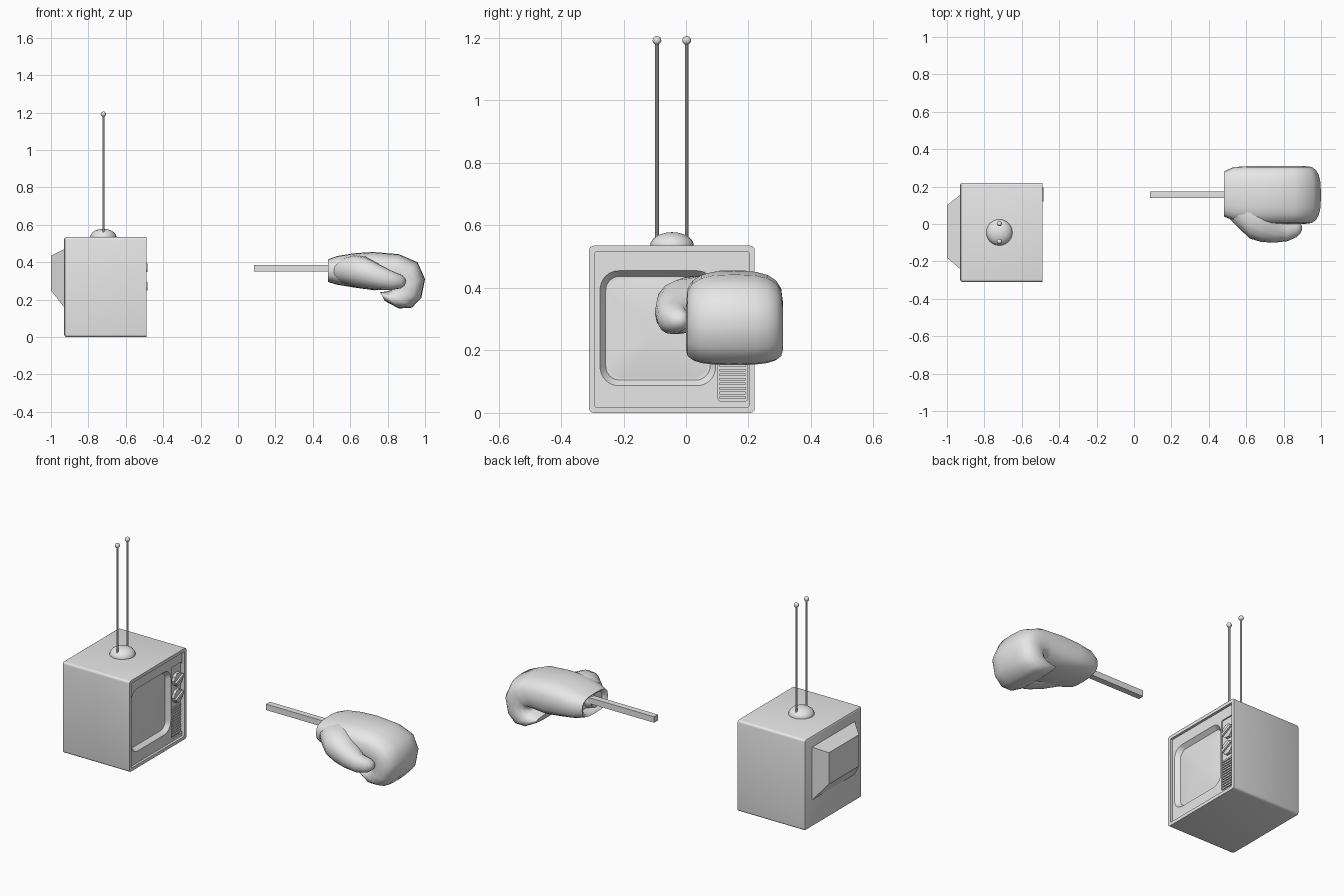
import bpy, bmesh, math
from mathutils import Vector

if "Cube" in bpy.data.objects:
    bpy.data.objects.remove(bpy.data.objects["Cube"], do_unlink=True)

grey = bpy.data.materials.new("plain_grey")
grey.use_nodes = True
grey.diffuse_color = (0.8, 0.8, 0.8, 1)
grey.node_tree.nodes["Principled BSDF"].inputs["Base Color"].default_value = (0.8, 0.8, 0.8, 1)


def finish(bm, name):
    """Turn a bmesh into a named grey object."""
    bmesh.ops.recalc_face_normals(bm, faces=bm.faces)
    mesh = bpy.data.meshes.new(name)
    bm.to_mesh(mesh)
    bm.free()
    mesh.materials.append(grey)
    obj = bpy.data.objects.new(name, mesh)
    bpy.context.collection.objects.link(obj)
    return obj


def smooth(obj, degrees=35):
    obj.data.shade_smooth()
    obj.data.set_sharp_from_angle(angle=math.radians(degrees))


def loft(name, rings):
    """Skin matching rings of points and cap both ends."""
    bm = bmesh.new()
    loops = [[bm.verts.new(p) for p in ring] for ring in rings]
    n = len(loops[0])
    for a, b in zip(loops, loops[1:]):
        for i in range(n):
            j = (i + 1) % n
            bm.faces.new((a[i], a[j], b[j], b[i]))
    bm.faces.new(loops[0])
    bm.faces.new(loops[-1])
    return finish(bm, name)


def rect(x, y0, y1, z0, z1, r=0.0, seg=0):
    """Rounded rectangle facing along x."""
    pts = []
    corners = ((y1 - r, z1 - r), (y0 + r, z1 - r), (y0 + r, z0 + r), (y1 - r, z0 + r))
    for k, (cy, cz) in enumerate(corners):
        for s in range(seg + 1):
            a = math.pi / 2 * (k + s / max(seg, 1))
            pts.append((x, cy + r * math.cos(a), cz + r * math.sin(a)))
    return pts


def oval(center, u, v, n=20, power=0.7):
    """Squarish oval ring spanned by two half-axis vectors."""
    def soft(t):
        return math.copysign(abs(t) ** power, t)
    angles = [2 * math.pi * i / n for i in range(n)]
    return [center + u * soft(math.cos(a)) + v * soft(math.sin(a)) for a in angles]


def box(name, lo, hi):
    return loft(name, [rect(x, lo[1], hi[1], lo[2], hi[2]) for x in (lo[0], hi[0])])


def carve(target, cutter):
    mod = target.modifiers.new("carve", 'BOOLEAN')
    mod.operation = 'DIFFERENCE'
    mod.solver = 'EXACT'
    mod.object = cutter
    bpy.context.view_layer.objects.active = target
    bpy.ops.object.modifier_apply(modifier=mod.name)
    bpy.data.objects.remove(cutter, do_unlink=True)


def cylinder(name, center, radius, depth, sides, along_x=False):
    bm = bmesh.new()
    bmesh.ops.create_cone(bm, cap_ends=True, segments=sides, radius1=radius,
                          radius2=radius, depth=depth)
    obj = finish(bm, name)
    obj.location = center
    if along_x:
        obj.rotation_euler.y = math.pi / 2
    smooth(obj)
    return obj


def ball(name, center, radius, flat=1.0, rows=10):
    bm = bmesh.new()
    bmesh.ops.create_uvsphere(bm, u_segments=rows * 2, v_segments=rows, radius=radius)
    bmesh.ops.scale(bm, vec=(1, 1, flat), verts=bm.verts)
    obj = finish(bm, name)
    obj.location = center
    smooth(obj, 60)


# Cabinet with rounded edges and a recessed front panel
back, front, panel = -0.93, -0.49, -0.504
Y0, Y1, Z1 = -0.31, 0.22, 0.535


def cabinet_ring(x, inset, r):
    return rect(x, Y0 + inset, Y1 - inset, inset, Z1 - inset, r, 4)


cabinet = loft("cabinet", [
    cabinet_ring(back, 0.012, 0.004), cabinet_ring(back + 0.004, 0.004, 0.01),
    cabinet_ring(back + 0.012, 0, 0.014), cabinet_ring(front, 0, 0.014),
    cabinet_ring(front, 0.019, 0.004), cabinet_ring(panel, 0.019, 0.004)])

# Sloping screen opening and shallow control panel
sy0, sy1, sz0, sz1 = -0.275, 0.095, 0.087, 0.455
carve(cabinet, loft("screen_cutter", [
    rect(front + 0.01, sy0, sy1, sz0, sz1, 0.06, 8),
    rect(panel, sy0, sy1, sz0, sz1, 0.06, 8),
    rect(panel - 0.024, sy0 + 0.018, sy1 - 0.018, sz0 + 0.018, sz1 - 0.018, 0.045, 8)]))
carve(cabinet, loft("control_cutter", [
    rect(x, 0.102, 0.197, 0.037, 0.455, 0.01, 4) for x in (front + 0.01, panel - 0.007)]))
smooth(cabinet, 30)

# Slightly domed glass
glass = []
for k in range(7):
    t = k / 6
    inset = 0.018 + 0.15 * t
    glass.append(rect(panel - 0.025 + 0.011 * (1 - (1 - t) ** 2), sy0 + inset, sy1 - inset,
                      sz0 + inset, sz1 - inset, 0.045 * (1 - t) + 0.01 * t, 6))
smooth(loft("screen_glass", glass))

# Tapered housing behind the tube
loft("tube_housing", [rect(back + 0.01, -0.245, 0.16, 0.155, 0.475),
                      rect(back, -0.24, 0.155, 0.16, 0.47),
                      rect(-1.0, -0.18, 0.10, 0.25, 0.435)])

# Speaker slats
for k in range(12):
    z = 0.045 + 0.0145 * k
    box("speaker_slat", (panel - 0.01, 0.108, z), (panel - 0.001, 0.191, z + 0.009))

# Channel knobs with slanted grips
for z in (0.272, 0.37):
    cylinder("knob_disc", (panel, 0.155, z), 0.04, 0.018, 10, True)
    grip = box("knob_grip", (-0.012, -0.038, -0.008), (0.012, 0.038, 0.008))
    grip.location = (-0.497, 0.157, z)
    grip.rotation_euler.x = math.radians(25)

# Aerial base, rods and tips
ball("aerial_base", (-0.72, -0.045, 0.535), 0.07, 0.62, 12)
for y in (-0.093, 0.002):
    cylinder("aerial_rod", (-0.72, y, 0.87), 0.006, 0.64, 10)
    ball("aerial_tip", (-0.72, y, 1.192), 0.014)

# Square rod holding the glove
box("glove_rod", (0.085, 0.14, 0.35), (0.54, 0.175, 0.385))

# Glove hand: (outer x, outer z, inner x, inner z, y low, y high), curling under at the fist
hand = [
    (0.53, 0.395, 0.53, 0.315, 0.075, 0.25),
    (0.485, 0.405, 0.485, 0.305, 0.06, 0.265),
    (0.48, 0.415, 0.48, 0.295, 0.04, 0.28),
    (0.53, 0.433, 0.53, 0.28, 0.02, 0.304),
    (0.62, 0.448, 0.62, 0.265, 0.0, 0.31),
    (0.72, 0.455, 0.73, 0.25, 0.0, 0.31),
    (0.86, 0.443, 0.79, 0.26, 0.0, 0.31),
    (0.96, 0.40, 0.82, 0.268, 0.0, 0.31),
    (1.0, 0.31, 0.825, 0.262, 0.0, 0.31),
    (0.98, 0.21, 0.82, 0.252, 0.0, 0.31),
    (0.93, 0.157, 0.80, 0.245, 0.0, 0.31),
    (0.86, 0.153, 0.78, 0.242, 0.005, 0.305),
    (0.785, 0.193, 0.76, 0.24, 0.02, 0.29)]
rings = []
for ox, oz, ix, iz, ya, yb in hand:
    outer, inner = Vector((ox, 0, oz)), Vector((ix, 0, iz))
    mid = (outer + inner) / 2 + Vector((0, (ya + yb) / 2, 0))
    rings.append(oval(mid, (outer - inner) / 2, Vector((0, (yb - ya) / 2, 0))))
smooth(loft("glove_hand", rings), 60)

# Glove thumb: (x, y low, y high, z low, z high)
thumb = [
    (0.50, 0.04, 0.17, 0.31, 0.40),
    (0.56, -0.022, 0.20, 0.285, 0.425),
    (0.62, -0.078, 0.18, 0.268, 0.44),
    (0.68, -0.096, 0.12, 0.258, 0.43),
    (0.75, -0.1, 0.06, 0.253, 0.392),
    (0.82, -0.092, 0.005, 0.252, 0.355),
    (0.87, -0.07, 0.01, 0.26, 0.335),
    (0.89, -0.05, 0.003, 0.275, 0.318),
    (0.897, -0.035, -0.012, 0.289, 0.305)]
rings = [oval(Vector((x, (ya + yb) / 2, (za + zb) / 2)), Vector((0, (yb - ya) / 2, 0)),
              Vector((0, 0, (zb - za) / 2)), 16, 0.9) for x, ya, yb, za, zb in thumb]
smooth(loft("glove_thumb", rings), 60)
